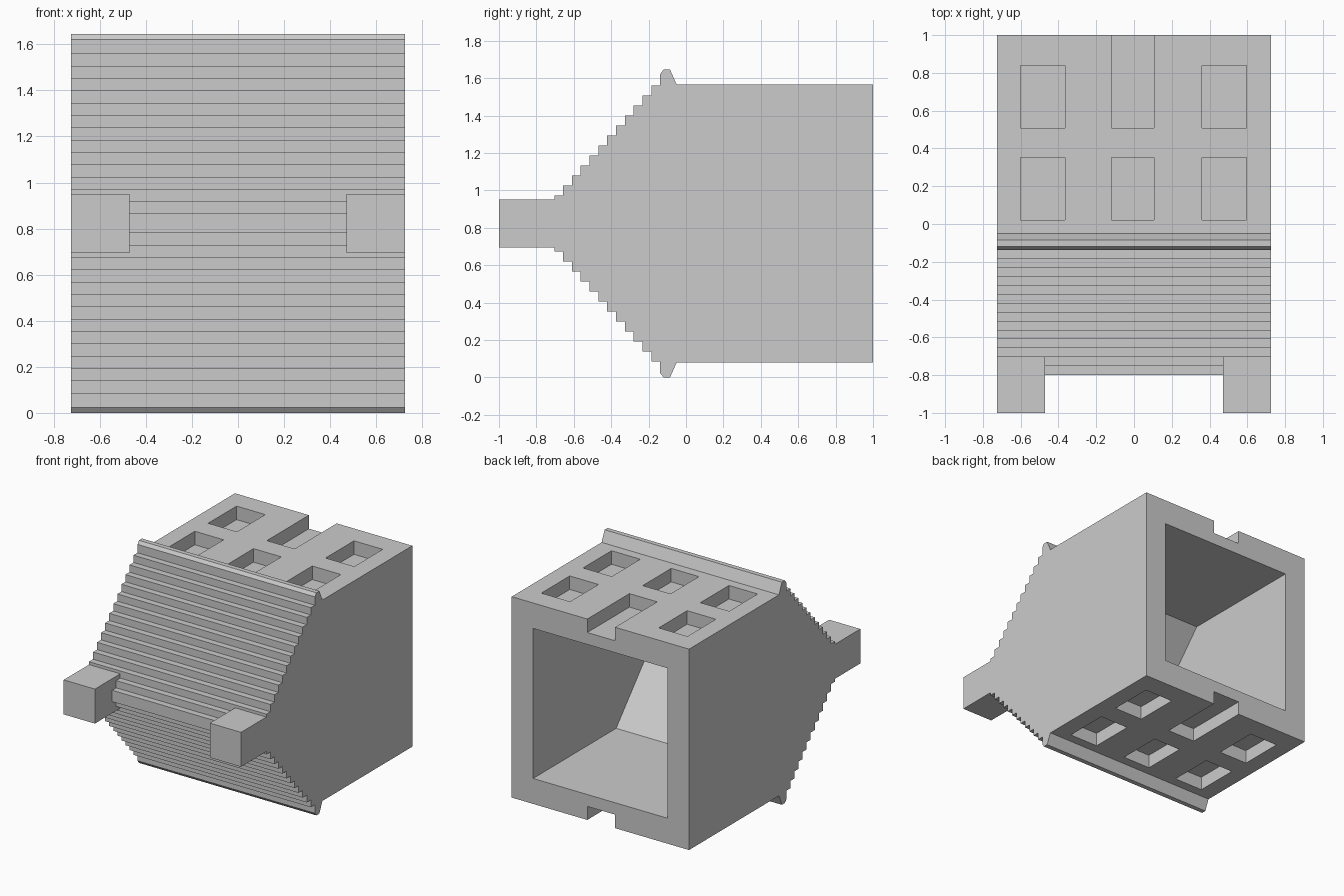
import bpy, bmesh

if "Cube" in bpy.data.objects:
    bpy.data.objects.remove(bpy.data.objects["Cube"])

MID = 0.8225      # height of the horizontal symmetry plane
HALF_W = 0.725


def add_prism(bm, profile, x0, x1):
    """Extrude a (y, z) outline along x."""
    a = [bm.verts.new((x0, y, z)) for y, z in profile]
    b = [bm.verts.new((x1, y, z)) for y, z in profile]
    n = len(profile)
    bm.faces.new(a)
    bm.faces.new(b[::-1])
    for i in range(n):
        j = (i + 1) % n
        bm.faces.new((a[i], b[i], b[j], a[j]))


def add_box(bm, x0, x1, y0, y1, z0, z1):
    add_prism(bm, [(y0, z0), (y1, z0), (y1, z1), (y0, z1)], x0, x1)


def make_object(name, bm):
    bmesh.ops.recalc_face_normals(bm, faces=bm.faces)
    mesh = bpy.data.meshes.new(name)
    bm.to_mesh(mesh)
    bm.free()
    obj = bpy.data.objects.new(name, mesh)
    bpy.context.collection.objects.link(obj)
    return obj


def boolean(target, tool, operation):
    mod = target.modifiers.new(operation, 'BOOLEAN')
    mod.object = tool
    mod.operation = operation
    mod.solver = 'EXACT'
    bpy.context.view_layer.objects.active = target
    bpy.ops.object.modifier_apply(modifier=mod.name)
    bpy.data.objects.remove(tool)


# Body: block with a raised rim and a stepped wedge at the front
upper = [(1.0, 1.565), (-0.05, 1.565), (-0.085, 1.645), (-0.12, 1.645), (-0.138, 1.622)]
for i in range(14):
    z = 1.56 - 0.0535 * i
    upper += [(-0.138 - 0.0472 * i, z), (-0.138 - 0.0472 * (i + 1), z)]
lower = [(y, 2 * MID - z) for y, z in reversed(upper)]
bm = bmesh.new()
add_prism(bm, upper + lower, -HALF_W, HALF_W)
body = make_object("stepped_body", bm)

# Two square lugs at the front corners
bm = bmesh.new()
for x0, x1 in ((-HALF_W, -0.47), (0.47, HALF_W)):
    add_box(bm, x0, x1, -1.0, -0.65, 0.695, 0.95)
boolean(body, make_object("front_lugs", bm), 'UNION')

# Hollow interior, open at the back and tapering to a wedge at the front
bm = bmesh.new()
add_prism(bm, [(1.2, 0.268), (1.2, 1.377), (0.03, 1.377), (-0.46, MID), (0.03, 0.268)],
          -0.55, 0.55)
boolean(body, make_object("cavity_cutter", bm), 'DIFFERENCE')

# Shallow pockets on top and bottom; the middle rear one runs out of the back
bm = bmesh.new()
for z0, z1 in ((-0.2, 0.18), (1.465, 1.9)):
    for x0, x1 in ((-0.6, -0.365), (-0.12, 0.107), (0.36, 0.595)):
        add_box(bm, x0, x1, 0.02, 0.353, z0, z1)
        add_box(bm, x0, x1, 0.508, 1.2 if x0 == -0.12 else 0.84, z0, z1)
boolean(body, make_object("pocket_cutter", bm), 'DIFFERENCE')
